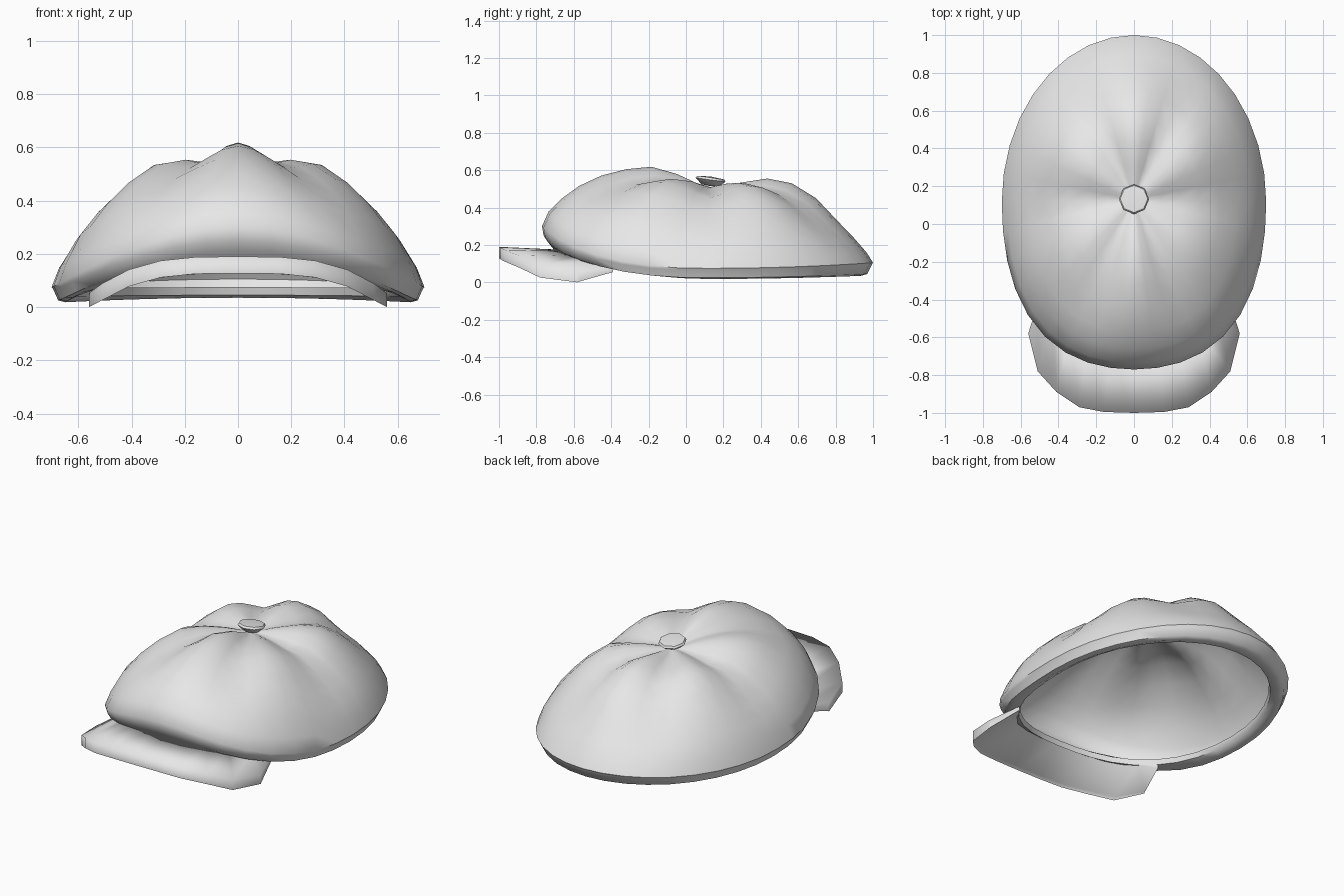
import bpy, bmesh
from math import sin, cos, pi, radians

if "Cube" in bpy.data.objects:
    bpy.data.objects.remove(bpy.data.objects["Cube"], do_unlink=True)

cloth = bpy.data.materials.new("light_grey_cloth")
cloth.use_nodes = True
cloth.diffuse_color = (0.8, 0.8, 0.8, 1)
cloth.node_tree.nodes["Principled BSDF"].inputs["Base Color"].default_value = (0.8, 0.8, 0.8, 1)


def loft(name, rows, capped=False, angle=40):
    """Skin a list of equally long closed point rings with quads."""
    bm = bmesh.new()
    grid = [[bm.verts.new(p) for p in row] for row in rows]
    n = len(grid[0])
    for a, b in zip(grid, grid[1:]):
        for i in range(n):
            j = (i + 1) % n
            bm.faces.new((a[i], b[i], b[j], a[j]))
    if capped:
        bm.faces.new(grid[0])
        bm.faces.new(grid[-1])
    bmesh.ops.remove_doubles(bm, verts=bm.verts, dist=0.0005)
    bmesh.ops.recalc_face_normals(bm, faces=bm.faces)
    mesh = bpy.data.meshes.new(name)
    bm.to_mesh(mesh)
    bm.free()
    mesh.materials.append(cloth)
    obj = bpy.data.objects.new(name, mesh)
    bpy.context.collection.objects.link(obj)
    bpy.ops.object.select_all(action='DESELECT')
    obj.select_set(True)
    bpy.context.view_layer.objects.active = obj
    bpy.ops.object.shade_smooth_by_angle(angle=radians(angle))
    return obj


# Crown: radius fraction, height at front, side and back, seam depth
PROFILE = [
    (0.00, .51, .51, .51, 0),
    (0.08, .53, .515, .518, .008),
    (0.20, .58, .525, .535, .03),
    (0.35, .618, .525, .555, .055),
    (0.50, .605, .51, .53, .06),
    (0.65, .57, .435, .45, .055),
    (0.78, .515, .345, .33, .04),
    (0.88, .45, .255, .24, .022),
    (0.96, .38, .155, .16, .008),
    (1.00, .30, .075, .105, 0),
    (0.99, .25, .065, .09, 0),    # rounded rim
    (0.965, .215, .025, .045, 0),  # fold
    (0.925, .17, .018, .035, 0),  # band wall
    (0.87, .13, .04, .045, 0),    # edge of the opening
    (0.86, .16, .07, .075, 0),    # inner lip
]


def crown_point(deg, s, front, side, back, seam):
    a = radians(deg)
    sn, cs = sin(a), cos(a)
    # the front lifts gently near the rim, fully at the middle
    lift = abs(sn) ** (2.6 if sn < 0 and s > 0.95 else 2)
    z = side + ((front if sn < 0 else back) - side) * lift
    z -= seam * (1 - sin(pi * (deg % 60) / 60) ** 1.4)   # six puffed panels
    bulge = 1 + (0.05 * sin(2 * a) ** 2 if sn < 0 else 0)
    y = 0.13 - 0.015 * s + 0.885 * s * bulge * sn
    return (0.7 * s * bulge * cs, y, z)


loft("crown", [[crown_point(d, *row) for d in range(0, 360, 10)] for row in PROFILE], angle=50)

# Brim: arched plate from the front of the opening to the outer edge
OUTER = [(0, -1), (.16, -.995), (.29, -.97), (.41, -.89), (.51, -.78), (.56, -.58)]
INNER = [(0, -.68), (.12, -.67), (.24, -.63), (.34, -.57), (.43, -.48), (.5, -.39)]
# Cross-section: fraction from inner to outer edge, drop below the arch
SECTION = [(0, .015), (1, 0), (1, .063), (.95, .05), (0, .04)]


def mirrored(half):
    return [(-x, y) for x, y in half[:0:-1]] + half


def brim_section(inner, outer):
    ring = []
    for t, drop in SECTION:
        x, y = (i + (o - i) * t for i, o in zip(inner, outer))
        z = .19 - .13 * (abs(x) / .55) ** 3.3 - drop
        ring.append((x, y, max(z, 0)))
    return ring


loft("brim", [brim_section(i, o) for i, o in zip(mirrored(INNER), mirrored(OUTER))],
     capped=True, angle=95)

# Button: eight-sided domed disc on the crown's centre
RINGS = [(0, -.025), (.045, -.022), (.08, .008), (.073, .02), (0, .026)]
button = loft("button", [[(r * cos(k * pi / 4), r * sin(k * pi / 4), z) for k in range(8)]
                         for r, z in RINGS])
button.location = (0, .13, .54)
button.rotation_euler = (radians(-8), 0, 0)
